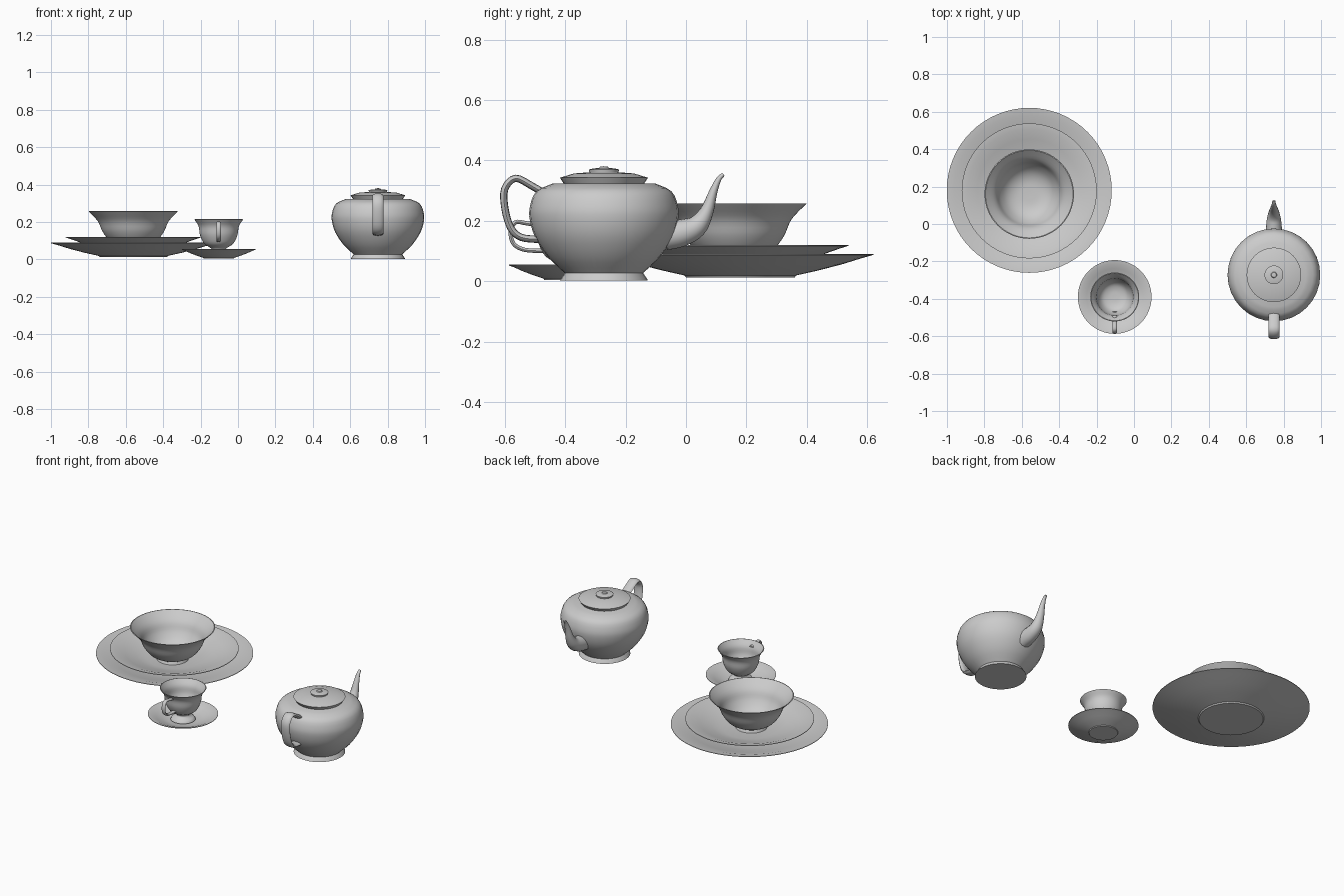
import bpy, bmesh, math
from mathutils import Vector


def finish(bm, name):
    bmesh.ops.remove_doubles(bm, verts=bm.verts, dist=1e-5)
    bmesh.ops.recalc_face_normals(bm, faces=bm.faces)
    me = bpy.data.meshes.new(name)
    bm.to_mesh(me)
    bm.free()
    ob = bpy.data.objects.new(name, me)
    bpy.context.collection.objects.link(ob)
    bpy.ops.object.select_all(action='DESELECT')
    ob.select_set(True)
    bpy.context.view_layer.objects.active = ob
    bpy.ops.object.shade_smooth_by_angle(angle=math.radians(40))
    return ob


def smooth(points, n=4):
    # Catmull-Rom curve through a few control points
    p = [Vector(q) for q in points]
    p = [2 * p[0] - p[1]] + p + [2 * p[-1] - p[-2]]
    out = []
    for i in range(1, len(p) - 2):
        a, b, c, d = p[i - 1:i + 3]
        for k in range(n):
            t = k / n
            out.append(0.5 * (2 * b + (c - a) * t + (2 * a - 5 * b + 4 * c - d) * t * t
                              + (3 * b - a - 3 * c + d) * t ** 3))
    return out + [p[-2]]


def lathe(name, profile, x, y, sides=64):
    bm = bmesh.new()
    vs = [bm.verts.new((x + r, y, z)) for r, z in profile]
    es = [bm.edges.new(e) for e in zip(vs, vs[1:])]
    bmesh.ops.spin(bm, geom=vs + es, cent=(x, y, 0), axis=(0, 0, 1),
                   angle=math.tau, steps=sides, use_duplicate=False)
    return finish(bm, name)


def sweep(name, path, x, n=4, sides=12):
    # path rows: y, z, half width across x, half thickness
    pts = smooth([(*p,) for p in path], n)
    bm = bmesh.new()
    rings = []
    for i, p in enumerate(pts):
        a, b = pts[max(i - 1, 0)], pts[min(i + 1, len(pts) - 1)]
        t = Vector((b[0] - a[0], b[1] - a[1])).normalized()
        ring = []
        for k in range(sides):
            ang = math.tau * k / sides
            u, v = p[2] * math.cos(ang), p[3] * math.sin(ang)
            ring.append(bm.verts.new((x + u, p[0] - t.y * v, p[1] + t.x * v)))
        rings.append(ring)
    for r, s in zip(rings, rings[1:]):
        for k in range(sides):
            j = (k + 1) % sides
            bm.faces.new((r[k], r[j], s[j], s[k]))
    bm.faces.new(rings[0])
    bm.faces.new(rings[-1])
    return finish(bm, name)


def plate(name, x, y, radius, base, z0, z1, wall):
    # shallow dish with closed base and thin lip
    h, w = z1 - z0, radius - base
    outer = [(0, z0), (base, z0)] + [(base + w * s, z0 + h * t) for s, t in
                                     ((0.02, 0.09), (0.3, 0.3), (0.6, 0.56), (0.85, 0.82))]
    inner = [(base + w * s, z0 + h * t + wall) for s, t in
             ((0.85, 0.82), (0.6, 0.56), (0.3, 0.3), (0.02, 0.1))]
    return lathe(name, outer + [(radius, z1 - 0.003), (radius, z1)] + inner
                 + [(0, z0 + h * 0.08 + wall)], x, y)


# plates and saucer
plate("dinner_plate", -0.56, 0.18, 0.441, 0.18, 0.012, 0.09, 0.010)
plate("salad_plate", -0.56, 0.177, 0.361, 0.15, 0.048, 0.12, 0.009)
plate("saucer", -0.103, -0.39, 0.197, 0.08, 0.004, 0.055, 0.007)

# bowl
bowl_out = smooth([(0.083, 0.078), (0.13, 0.105), (0.165, 0.15), (0.19, 0.205), (0.239, 0.257)])
bowl_in = smooth([(0.234, 0.258), (0.183, 0.208), (0.157, 0.155), (0.12, 0.112), (0.07, 0.09), (0, 0.086)])
lathe("bowl", [(0, 0.064), (0.09, 0.062)] + bowl_out + bowl_in, -0.56, 0.16)

# cup
cup_out = smooth([(0.064, 0.034), (0.042, 0.047), (0.042, 0.06), (0.078, 0.085), (0.1, 0.13),
                  (0.108, 0.178), (0.131, 0.214)])
cup_in = smooth([(0.127, 0.215), (0.102, 0.178), (0.094, 0.132), (0.072, 0.092), (0.04, 0.076), (0, 0.073)])
lathe("cup", [(0, 0.022), (0.07, 0.022)] + cup_out + cup_in, -0.103, -0.39, 48)
sweep("cup_handle", [(-0.49, 0.185, 0.012, 0.007), (-0.53, 0.192, 0.012, 0.007),
                     (-0.565, 0.195, 0.012, 0.007), (-0.581, 0.165, 0.012, 0.007),
                     (-0.572, 0.125, 0.012, 0.007), (-0.535, 0.104, 0.012, 0.007),
                     (-0.468, 0.1, 0.012, 0.007)], -0.103)

# teapot
TX, TY = 0.748, -0.272
body = smooth([(0.13, 0.027), (0.185, 0.08), (0.228, 0.145), (0.246, 0.205), (0.245, 0.25),
               (0.224, 0.298), (0.172, 0.323)], 3)
lathe("teapot_body", [(0, 0.003), (0.145, 0.003), (0.143, 0.008)] + body + [(0, 0.325)], TX, TY, 32)
lathe("teapot_lid", [(0, 0.322), (0.133, 0.323), (0.146, 0.343), (0.1, 0.357), (0.048, 0.361),
                     (0.05, 0.37), (0.034, 0.374), (0.016, 0.375), (0.013, 0.38), (0, 0.381)], TX, TY, 32)
sweep("teapot_spout", [(-0.07, 0.15, 0.045, 0.048), (-0.015, 0.16, 0.042, 0.045),
                       (0.035, 0.182, 0.036, 0.036), (0.068, 0.23, 0.026, 0.023),
                       (0.09, 0.295, 0.017, 0.014), (0.108, 0.337, 0.011, 0.009),
                       (0.124, 0.354, 0.008, 0.006)], TX, 4, 16)
sweep("teapot_handle", [(-0.46, 0.285, 0.03, 0.012), (-0.51, 0.315, 0.03, 0.012),
                        (-0.565, 0.341, 0.03, 0.012), (-0.601, 0.305, 0.03, 0.012),
                        (-0.6, 0.24, 0.03, 0.012), (-0.58, 0.175, 0.03, 0.012),
                        (-0.545, 0.145, 0.03, 0.012), (-0.485, 0.138, 0.03, 0.012)], TX)
